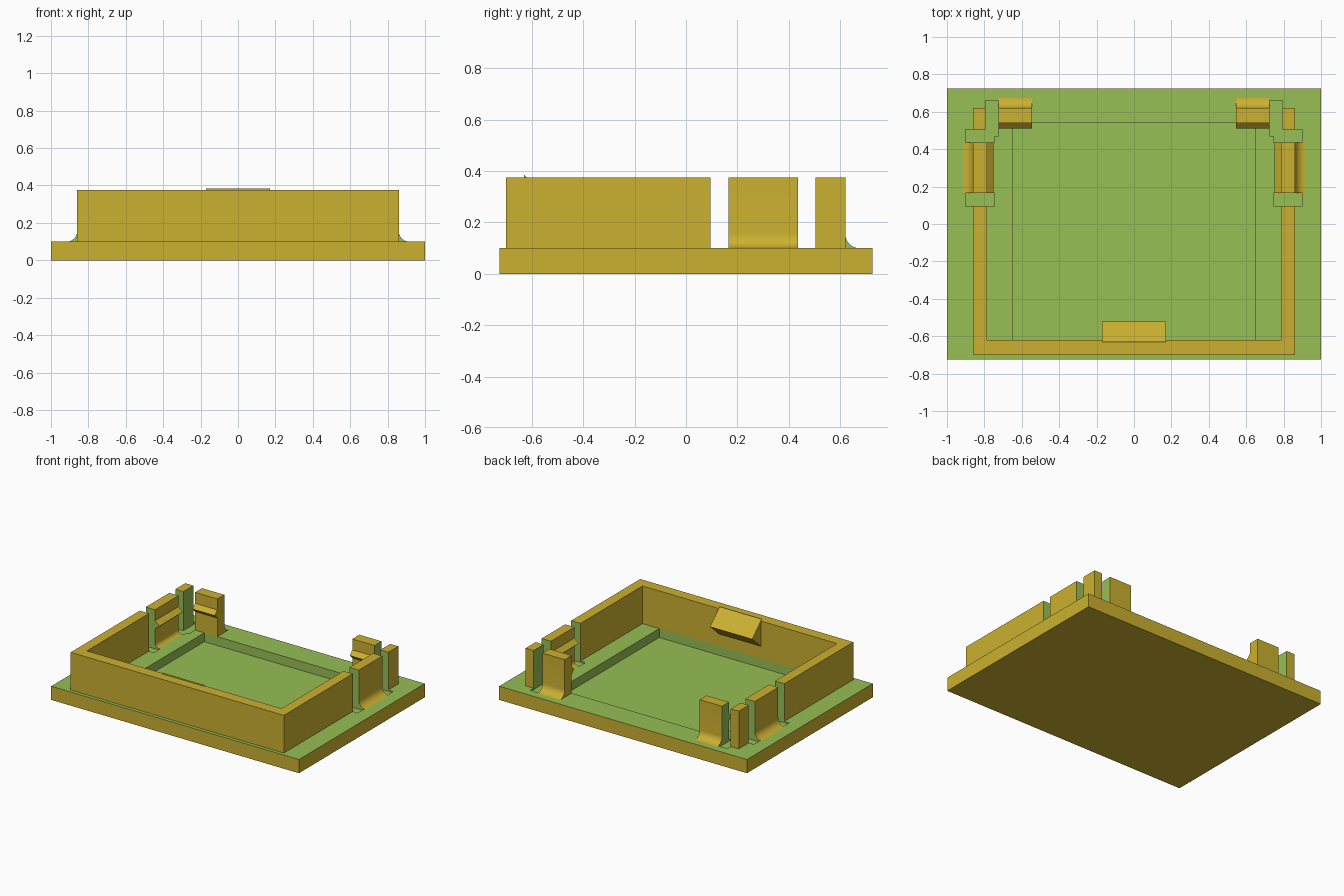
import bpy, bmesh, math
from mathutils import Vector

cube = bpy.data.objects.get("Cube")
if cube:
    bpy.data.objects.remove(cube, do_unlink=True)


def material(name, rgb):
    m = bpy.data.materials.new(name)
    m.use_nodes = True
    color = (*rgb, 1)
    m.diffuse_color = color
    bsdf = next(n for n in m.node_tree.nodes if n.type == 'BSDF_PRINCIPLED')
    bsdf.inputs["Base Color"].default_value = color
    return m


mustard = material("mustard yellow", (0.60, 0.44, 0.03))
green = material("leaf green", (0.31, 0.52, 0.09))


def prism(name, profile, axis, lo, hi, is_green=None):
    """Extrude a 2D profile along an axis; profile holds the other two axes in order."""
    i = "xyz".index(axis)

    def place(p, t):
        v = list(p)
        v.insert(i, t)
        return Vector(v)

    bm = bmesh.new()
    face = bm.faces.new([bm.verts.new(place(p, lo)) for p in profile])
    ext = bmesh.ops.extrude_face_region(bm, geom=[face])
    moved = [e for e in ext["geom"] if isinstance(e, bmesh.types.BMVert)]
    shift = Vector()
    shift[i] = hi - lo
    bmesh.ops.translate(bm, verts=moved, vec=shift)
    bmesh.ops.recalc_face_normals(bm, faces=bm.faces)
    mesh = bpy.data.meshes.new(name)
    bm.to_mesh(mesh)
    bm.free()
    obj = bpy.data.objects.new(name, mesh)
    bpy.context.collection.objects.link(obj)
    mesh.materials.append(mustard)
    mesh.materials.append(green)
    paint(obj, is_green)
    return obj


def paint(obj, is_green):
    for f in obj.data.polygons:
        f.material_index = int(bool(is_green and is_green(f.normal, f.center)))


def rect(x0, x1, y0, y1):
    return [(x0, y0), (x1, y0), (x1, y1), (x0, y1)]


def activate(obj):
    bpy.ops.object.select_all(action='DESELECT')
    obj.select_set(True)
    bpy.context.view_layer.objects.active = obj


def mirror(obj):
    obj.modifiers.new("mirror", 'MIRROR').use_mirror_merge = False


def fillet(corner, r, side):
    """Concave arc from the floor up to the wall; side is the direction away from the wall."""
    steps = 8
    return [(corner + side * r * (1 - math.sin(a)), FLOOR + r * (1 - math.cos(a)))
            for a in (k * math.pi / 2 / steps for k in range(steps + 1))]


FLOOR, TOP = 0.10, 0.375

# Base plate with a shallow recess and sunken slots
plate = prism("base_plate", rect(-1, 1, -0.725, 0.725), 'z', 0, FLOOR)
cuts = [(rect(-0.65, 0.65, -0.62, 0.54), 0.035)]
for x0, x1, y0, y1 in ((0.745, 0.90, 0.095, 0.165),
                       (0.745, 0.90, 0.435, 0.505),
                       (0.725, 0.795, 0.47, 0.66)):
    cuts += [(rect(x0, x1, y0, y1), 0.09), (rect(-x1, -x0, y0, y1), 0.09)]
for outline, depth in cuts:
    cutter = prism("cutter", outline, 'z', depth, 0.2)
    cutter.hide_render = True
    mod = plate.modifiers.new("cut", 'BOOLEAN')
    mod.operation, mod.solver, mod.object = 'DIFFERENCE', 'EXACT', cutter
    activate(plate)
    bpy.ops.object.modifier_apply(modifier=mod.name)
    bpy.data.objects.remove(cutter, do_unlink=True)
paint(plate, lambda n, c: c.z > 0.01 and abs(c.x) < 0.99 and abs(c.y) < 0.715)

# U-shaped wall, green on its cut ends
half = [(0.785, 0.095), (0.785, -0.62)]
outer = [(0.86, -0.70), (0.86, 0.095)]
u_shape = half + [(-x, y) for x, y in half[::-1] + outer[::-1]] + outer
prism("wall_frame", u_shape, 'z', FLOOR, TOP, lambda n, c: n.y > 0.9 and c.y > 0)

# Corner posts
post = prism("corner_posts", rect(0.795, 0.86, 0.505, 0.62), 'z', 0.09, TOP,
             lambda n, c: n.x < -0.9 or n.y < -0.9)
mirror(post)


def clip_profile(inner, outer, reach, inside):
    """Snap clip section: hook on the inner face, fillet at the outer foot."""
    return (inside + [(inner, 0.235), (inner - reach, 0.265), (inner, 0.295),
                      (inner, TOP), (outer, TOP)]
            + fillet(outer, 0.055, 1)[::-1])


# Side clips, cut green at both ends
side = prism("side_clips", clip_profile(0.785, 0.86, 0.035, fillet(0.785, 0.03, -1)),
             'y', 0.165, 0.435, lambda n, c: abs(n.y) > 0.9)
# Back clips, green beside the slot only
back = prism("back_clips", clip_profile(0.54, 0.62, 0.03, [(0.54, FLOOR)]),
             'x', 0.545, 0.725, lambda n, c: n.x > 0.9)
for clip in (side, back):
    activate(clip)
    bpy.ops.object.shade_smooth_by_angle(angle=math.radians(30))
    mirror(clip)

# Wedge catch on the front wall
prism("front_catch", [(-0.63, 0.37), (-0.63, 0.385), (-0.52, 0.28), (-0.62, 0.19), (-0.63, 0.19)],
      'x', -0.17, 0.17)
